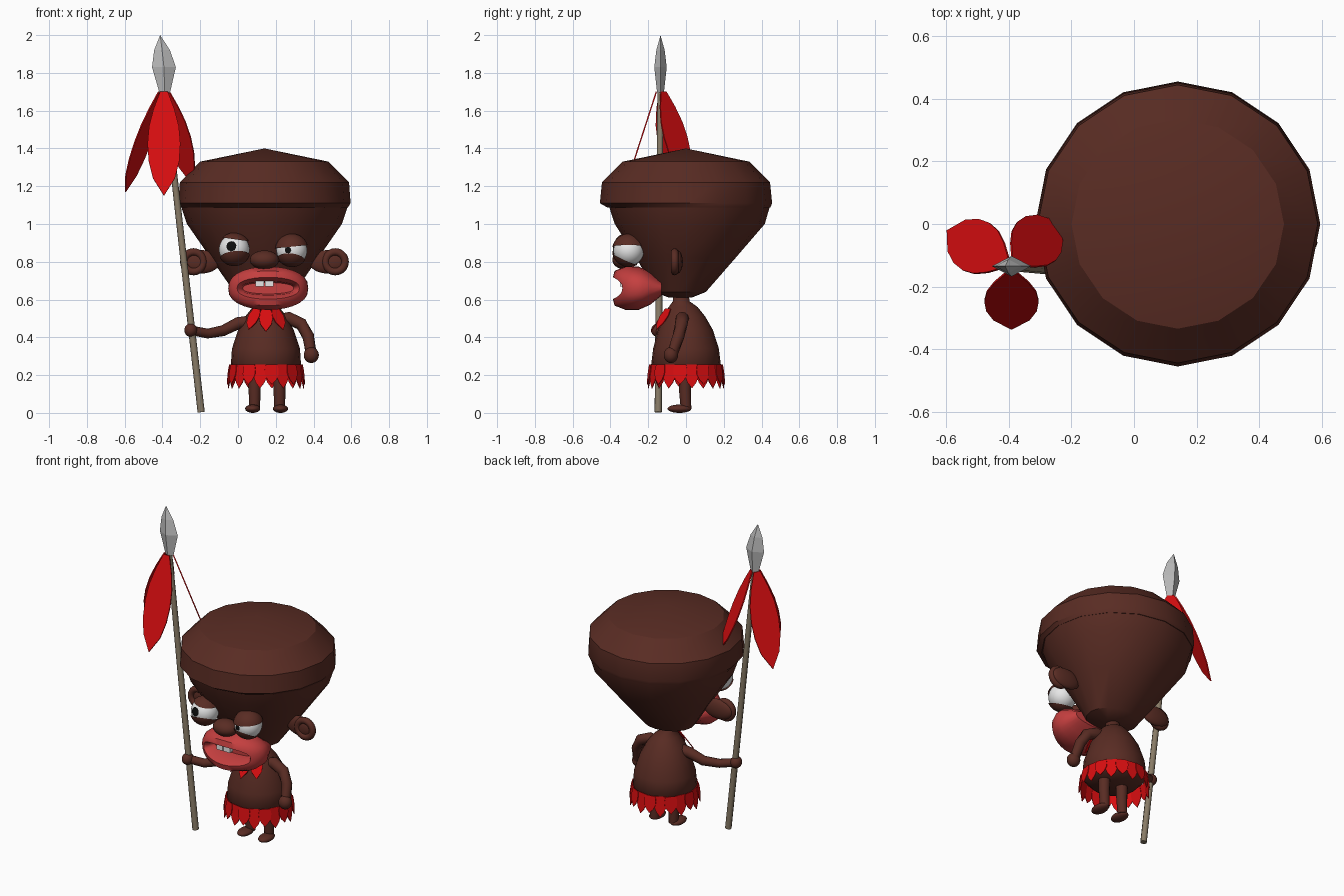
import bpy, bmesh, math
from mathutils import Vector

cube = bpy.data.objects.get("Cube")
if cube:
    bpy.data.objects.remove(cube, do_unlink=True)

CX = 0.14   # centre line of the head
BX = 0.148  # centre line of the body


def material(name, r, g, b):
    m = bpy.data.materials.new(name)
    m.use_nodes = True
    m.diffuse_color = (r, g, b, 1)
    m.node_tree.nodes["Principled BSDF"].inputs["Base Color"].default_value = (r, g, b, 1)
    return m


BROWN = material("brown", 0.1, 0.025, 0.017)
RED = material("red", 0.68, 0.004, 0.005)
PINK = material("lip pink", 0.56, 0.05, 0.05)
WOOD = material("wood", 0.25, 0.2, 0.135)
STEEL = material("steel", 0.52, 0.52, 0.52)
WHITE = material("white", 0.8, 0.8, 0.8)
BLACK = material("black", 0.004, 0.004, 0.004)


def finish(bm, name, mat, angle=35, closed=True):
    bmesh.ops.remove_doubles(bm, verts=bm.verts, dist=0.0001)
    if closed:
        bmesh.ops.recalc_face_normals(bm, faces=bm.faces)
    mesh = bpy.data.meshes.new(name)
    bm.to_mesh(mesh)
    bm.free()
    mesh.materials.append(mat)
    ob = bpy.data.objects.new(name, mesh)
    bpy.context.collection.objects.link(ob)
    if angle:
        bpy.ops.object.select_all(action='DESELECT')
        ob.select_set(True)
        bpy.context.view_layer.objects.active = ob
        bpy.ops.object.shade_smooth_by_angle(angle=math.radians(angle))
    return ob


def skin(bm, rings):
    # Bridge successive rings of points and cap both ends
    loops = [[bm.verts.new(p) for p in ring] for ring in rings]
    n = len(loops[0])
    for a, b in zip(loops, loops[1:]):
        for i in range(n):
            j = (i + 1) % n
            bm.faces.new((a[i], a[j], b[j], b[i]))
    bm.faces.new(loops[0][::-1])
    bm.faces.new(loops[-1])


def loft(name, rings, mat, sides=16, angle=35):
    # Each ring: centre x, centre y, z, radius x, radius y
    bm = bmesh.new()
    turn = [math.tau * i / sides for i in range(sides)]
    skin(bm, [[(x + rx * math.cos(t), y + ry * math.sin(t), z) for t in turn]
              for x, y, z, rx, ry in rings])
    return finish(bm, name, mat, angle)


def tube(name, points, radii, mat, sides=12):
    pts = [Vector(p) for p in points]
    bm = bmesh.new()
    rings = []
    for i, (p, r) in enumerate(zip(pts, radii)):
        along = pts[min(i + 1, len(pts) - 1)] - pts[max(i - 1, 0)]
        q = along.to_track_quat('Z', 'Y')
        rings.append([p + q @ Vector((r * math.cos(t), r * math.sin(t), 0))
                      for t in (math.tau * k / sides for k in range(sides))])
    skin(bm, rings)
    return finish(bm, name, mat, 50)


def ball(name, centre, radii, mat, cuts=(), segments=20):
    # Each cut keeps the side its normal points to, at a distance from the centre
    bm = bmesh.new()
    bmesh.ops.create_uvsphere(bm, u_segments=segments, v_segments=segments * 3 // 4, radius=1)
    bmesh.ops.scale(bm, vec=radii, verts=bm.verts)
    for normal, dist in cuts:
        n = Vector(normal).normalized()
        bmesh.ops.bisect_plane(bm, geom=bm.verts[:] + bm.edges[:] + bm.faces[:],
                               plane_co=n * dist, plane_no=n, clear_inner=True)
    bmesh.ops.translate(bm, vec=centre, verts=bm.verts)
    return finish(bm, name, mat, 60, closed=not cuts)


def add_leaf(bm, base, tip, side, widths):
    # Flat pointed leaf: a strip that follows the half widths to a tip
    prev = None
    for i, w in enumerate(widths):
        p = base.lerp(tip, i / (len(widths) - 1))
        row = [bm.verts.new(p - side * w), bm.verts.new(p + side * w)]
        if prev:
            bm.faces.new((prev[0], prev[1], row[1], row[0]))
        prev = row


def compass(degrees):
    # Outward direction and the sideways direction at an angle about z
    a = math.radians(degrees)
    return Vector((math.cos(a), math.sin(a), 0)), Vector((-math.sin(a), math.cos(a), 0))


def leaf_object(name, bm, thickness):
    ob = finish(bm, name, RED, 0)
    mod = ob.modifiers.new("thickness", 'SOLIDIFY')
    mod.thickness = thickness
    mod.offset = 0


# Head and the crown, which overhangs the face only
loft("head", [(CX, -0.03, 0.61, 0.06, 0.06), (CX, -0.03, 0.64, 0.16, 0.135),
              (CX, 0, 0.82, 0.285, 0.262), (CX, 0.02, 1.0, 0.41, 0.397),
              (CX, 0.018, 1.1, 0.444, 0.428)], BROWN, 16, 30)
loft("crown", [(CX, 0.015, 1.088, 0.442, 0.432), (CX, 0, 1.11, 0.456, 0.456),
               (CX, 0, 1.22, 0.448, 0.445), (CX, 0, 1.33, 0.34, 0.335),
               (CX, 0, 1.4, 0, 0)], BROWN, 16, 30)

# Ears: cupped disc with a raised rim
for label, s in (("left", 1), ("right", -1)):
    ball(label + "_ear", (CX + s * 0.335, -0.045, 0.8), (0.1, 0.028, 0.062), BROWN)
    bpy.ops.mesh.primitive_torus_add(major_segments=20, minor_segments=10, major_radius=0.052,
                                     minor_radius=0.02, rotation=(math.pi / 2, 0, 0),
                                     location=(CX + s * 0.375, -0.06, 0.8))
    rim = bpy.context.object
    rim.name = label + "_ear_rim"
    rim.data.materials.append(BROWN)
    bpy.ops.object.shade_smooth_by_angle(angle=math.radians(60))

# Eyes: centre, upper lid cut, lower lid cut, pupil direction, pupil size
for label, c, up, low, look, size in (
        ("right", (-0.02, -0.303, 0.865), ((0.14, 0, 1), 0.054), ((0.1, -0.4, -1), 0.04),
         (-0.016, -0.08, 0.018), 0.028),
        ("left", (0.285, -0.303, 0.86), ((-0.1, 0, 1), 0.02), ((-0.1, -0.45, -1), 0.05),
         (-0.02, -0.08, 0.002), 0.019)):
    ball(label + "_eyeball", c, (0.081,) * 3, WHITE, segments=32)
    ball(label + "_upper_lid", c, (0.089,) * 3, BROWN, [up], 28)
    ball(label + "_lower_lid", c, (0.088,) * 3, BROWN, [low], 28)
    ball(label + "_pupil", c, (0.084,) * 3, BLACK,
         [(look, math.sqrt(0.084 ** 2 - size ** 2))], 32)

ball("nose", (CX, -0.325, 0.81), (0.078, 0.065, 0.05), BROWN)

# Mouth: from the inside, over the lips, back to the jaw
bm = bmesh.new()
rings = []
for rx, rz, y, bend in ((0.135, 0.03, -0.27, 0), (0.148, 0.036, -0.345, 0.03),
                        (0.165, 0.058, -0.387, 0.05), (0.19, 0.092, -0.378, 0.06),
                        (0.21, 0.115, -0.32, 0.05), (0.212, 0.114, -0.25, 0.02),
                        (0.195, 0.088, -0.19, 0), (0.165, 0.04, -0.13, 0)):
    ring = []
    for i in range(28):
        c, s = math.cos(math.tau * i / 28), math.sin(math.tau * i / 28)
        ring.append((0.16 + rx * c, y + bend * c * c,
                     0.66 + math.copysign(rz * abs(s) ** 0.8, s)))
    rings.append(ring)
skin(bm, rings)
finish(bm, "lips", PINK, 50)
for i, x in enumerate((0.115, 0.165)):
    bm = bmesh.new()
    bmesh.ops.create_cube(bm, size=1)
    bmesh.ops.scale(bm, vec=(0.045, 0.03, 0.034), verts=bm.verts)
    bmesh.ops.translate(bm, vec=(x, -0.335, 0.685), verts=bm.verts)
    finish(bm, f"tooth_{i + 1}", WHITE, 0)

# Body and neck
loft("body", [(BX, 0, 0.2, 0.14, 0.14), (BX, 0, 0.25, 0.186, 0.185),
              (BX, 0, 0.34, 0.18, 0.174), (BX, -0.003, 0.44, 0.147, 0.145),
              (BX, -0.01, 0.51, 0.11, 0.112), (BX, -0.015, 0.56, 0.07, 0.077),
              (CX, -0.025, 0.59, 0.04, 0.045), (CX, -0.03, 0.65, 0.038, 0.04)], BROWN, 20, 50)

# Legs and feet
for label, x in (("right", 0.088), ("left", 0.22)):
    tube(label + "_leg", [(x, -0.005, 0.25), (x, -0.005, 0.12), (x, 0, 0.02)],
         [0.036, 0.032, 0.028], BROWN)
    toe = x + (0.005 if label == "left" else -0.01)
    ball(label + "_foot", (toe, -0.035, 0.022), (0.04, 0.063, 0.022), BROWN)

# Arms and hands
tube("left_arm", [(0.19, -0.02, 0.485), (0.27, -0.02, 0.5), (0.335, -0.025, 0.47),
                  (0.372, -0.04, 0.405), (0.388, -0.073, 0.31)],
     [0.034, 0.035, 0.034, 0.032, 0.029], BROWN)
ball("left_hand", (0.388, -0.08, 0.306), (0.04, 0.038, 0.042), BROWN)
tube("right_arm", [(0.09, -0.03, 0.485), (0, -0.035, 0.475), (-0.08, -0.06, 0.435),
                   (-0.16, -0.11, 0.42), (-0.25, -0.145, 0.437)],
     [0.034, 0.032, 0.029, 0.026, 0.025], BROWN)
ball("right_hand", (-0.25, -0.147, 0.438), (0.034, 0.038, 0.036), BROWN)

# Leaf skirt with alternating tips
bm = bmesh.new()
for i in range(20):
    d, side = compass(i * 18 + 9)
    step = 0.004 * (i % 2)
    add_leaf(bm, Vector((BX, 0, 0.255)) + d * (0.187 + step),
             Vector((BX, 0, 0.13 + 5 * step)) + d * (0.202 + step),
             side, [0.031, 0.037, 0.036, 0.024, 0])
leaf_object("leaf_skirt", bm, 0.004)

# Leaf collar on the chest
bm = bmesh.new()
for i in range(-1, 2):
    d, side = compass(-90 + 35 * i)
    add_leaf(bm, Vector((BX, -0.025, 0.55)) + d * 0.085,
             Vector((BX, -0.025, 0.43 + 0.01 * abs(i))) + d * 0.16,
             side, [0.024, 0.037, 0.03, 0])
leaf_object("leaf_collar", bm, 0.005)

# Spear: shaft, blade and three hanging feathers
tube("spear_shaft", [(-0.195, -0.147, 0.004), (-0.292, -0.142, 0.85), (-0.39, -0.135, 1.72)],
     [0.019, 0.018, 0.016], WOOD, 8)
loft("spear_blade", [(-0.388, -0.135, 1.695, 0.028, 0.018), (-0.392, -0.135, 1.83, 0.063, 0.033),
                     (-0.402, -0.135, 1.92, 0.042, 0.022), (-0.412, -0.135, 2.0, 0, 0)],
     STEEL, 4, 0)
bm = bmesh.new()
for degrees, drop, reach in ((270, 0.55, 0.178), (151, 0.53, 0.212), (45, 0.48, 0.18)):
    d, side = compass(degrees)
    top = Vector((-0.392, -0.135, 1.7)) + d * 0.022
    add_leaf(bm, top, top + d * reach - Vector((0, 0, drop)), side,
             [0.02, 0.055, 0.079, 0.087, 0.081, 0.058, 0])
leaf_object("spear_feathers", bm, 0.007)
